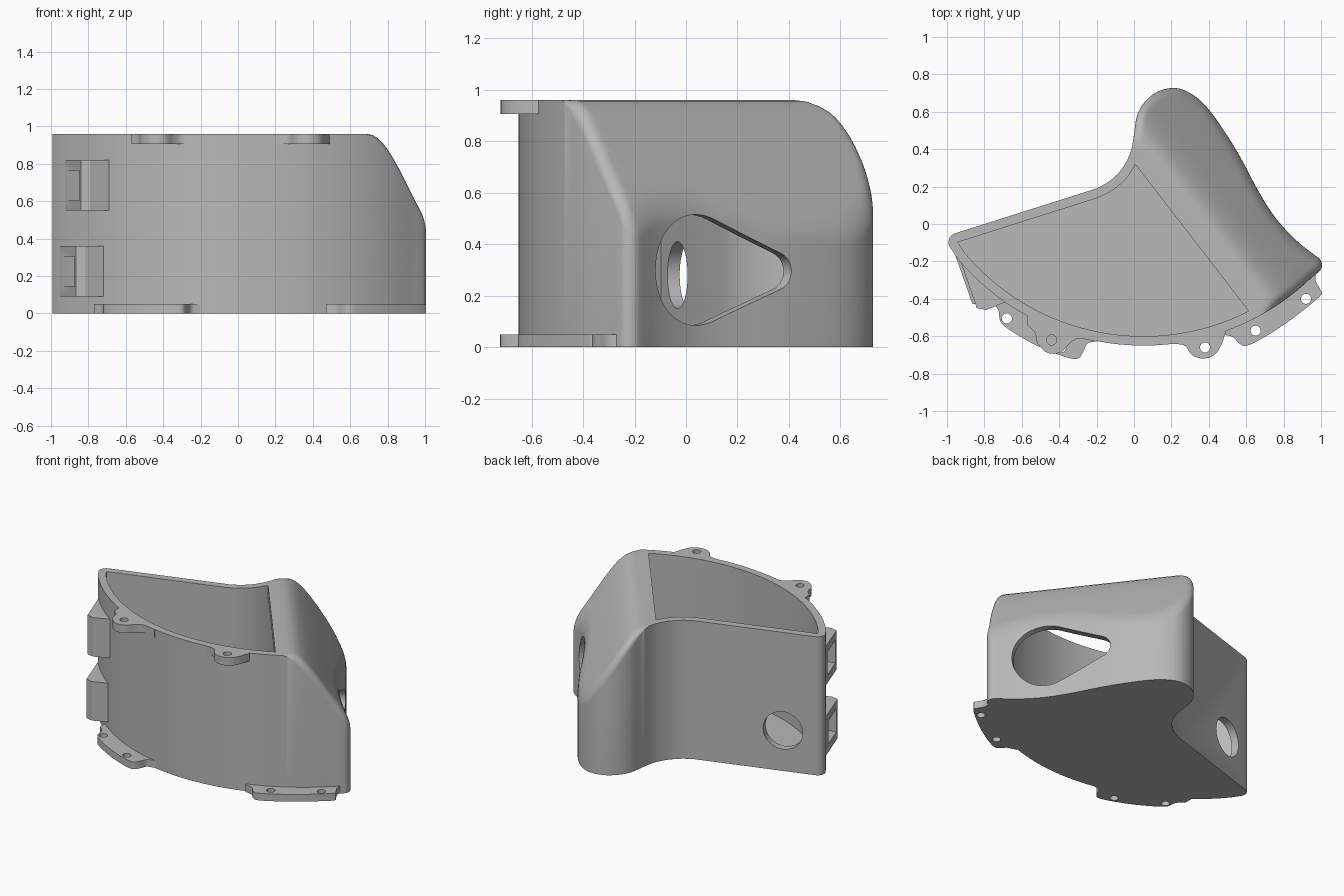
import bpy, bmesh, math
from mathutils import Vector, Matrix

if "Cube" in bpy.data.objects:
    bpy.data.objects.remove(bpy.data.objects["Cube"])

mat = bpy.data.materials.new("plain grey")
mat.use_nodes = True
GREY = (0.48, 0.48, 0.48, 1)
mat.diffuse_color = GREY
mat.node_tree.nodes["Principled BSDF"].inputs["Base Color"].default_value = GREY

HEIGHT, WALL = 0.96, 0.05
ARC_C, ARC_R = Vector((0.05, 0.645)), 1.245      # inner face of the curved front
N = Vector((0.79, 0.61, 0)).normalized()         # direction the roof slopes towards
S = Vector((-N.y, N.x, 0))
UP = Vector((0, 0, 1))
ROOF = [(0.28, 0.96), (0.31, 0.956), (0.34, 0.943), (0.37, 0.92), (0.40, 0.888),
        (0.43, 0.85), (0.47, 0.795), (0.51, 0.735), (0.58, 0.63), (0.65, 0.525), (0.75, 0.4)]


def roof(d):
    """Roof height at distance d along the slope direction."""
    if d <= ROOF[0][0]:
        return HEIGHT
    for (a, za), (b, zb) in zip(ROOF, ROOF[1:]):
        if d <= b:
            return za + (zb - za) * (d - a) / (b - a)
    return ROOF[-1][1]


def spline(points, steps=5):
    """Catmull-Rom curve through 2D points, ends included."""
    p = [Vector(q) for q in points]
    p = [2 * p[0] - p[1]] + p + [2 * p[-1] - p[-2]]
    out = []
    for a, b, c, d in zip(p, p[1:], p[2:], p[3:]):
        for i in range(steps):
            t = i / steps
            out.append(0.5 * (2 * b + (c - a) * t + (2 * a - 5 * b + 4 * c - d) * t * t
                              + (3 * b - a - 3 * c + d) * t ** 3))
    return out + [p[-2]]


def finish(name, bm):
    bmesh.ops.recalc_face_normals(bm, faces=bm.faces[:])
    me = bpy.data.meshes.new(name)
    bm.to_mesh(me)
    bm.free()
    me.materials.append(mat)
    ob = bpy.data.objects.new(name, me)
    bpy.context.collection.objects.link(ob)
    return ob


def activate(ob):
    bpy.ops.object.select_all(action='DESELECT')
    ob.select_set(True)
    bpy.context.view_layer.objects.active = ob


def cut(ob, cutter):
    mod = ob.modifiers.new("cut", 'BOOLEAN')
    mod.operation, mod.solver, mod.object = 'DIFFERENCE', 'EXACT', cutter
    cutter.hide_render = True
    activate(ob)
    bpy.ops.object.modifier_apply(modifier=mod.name)
    bpy.data.objects.remove(cutter)


def prism(name, pts, z0, z1, matrix=None):
    bm = bmesh.new()
    low = [bm.verts.new((p[0], p[1], z0)) for p in pts]
    high = [bm.verts.new((p[0], p[1], z1)) for p in pts]
    bm.faces.new(low)
    bm.faces.new(high)
    for i in range(len(pts)):
        j = (i + 1) % len(pts)
        bm.faces.new((low[i], low[j], high[j], high[i]))
    if matrix:
        bm.transform(matrix)
    return finish(name, bm)


def circle(x, y, r, a0=0.0, a1=2 * math.pi, n=40):
    return [(x + r * math.cos(a0 + (a1 - a0) * i / n), y + r * math.sin(a0 + (a1 - a0) * i / n))
            for i in range(n)]


def frame(x, y, z, origin=(0, 0, 0)):
    m = Matrix((x, y, z)).transposed().to_4x4()
    m.translation = origin
    return m


# footprint: inner points paired with outward normals
def arc_point(x, r=ARC_R):
    return Vector((x, ARC_C.y - math.sqrt(r * r - (x - ARC_C.x) ** 2)))


foot = []
for i in range(49):
    p = arc_point(-0.942 + 1.895 * i / 48)
    foot.append((p, (p - ARC_C).normalized()))

curve = spline([(0.985, -0.18), (0.87, -0.09), (0.755, 0.035), (0.66, 0.185), (0.567, 0.36),
                (0.47, 0.516), (0.38, 0.635), (0.30, 0.70), (0.22, 0.727), (0.13, 0.71),
                (0.06, 0.655), (0.016, 0.58), (0, 0.48), (-0.018, 0.385), (-0.065, 0.295),
                (-0.13, 0.23), (-0.2, 0.19)])
curve.append(Vector((-0.957, -0.05)))
side = []
for i, p in enumerate(curve):
    t = (curve[min(i + 1, len(curve) - 1)] - curve[max(i - 1, 0)]).normalized()
    if i == len(curve) - 2:
        t = (curve[-1] - p).normalized()
    n = Vector((t.y, -t.x))
    side.append((p - n * WALL, n))


def corner(a, b):
    """Round corner between two footprint ends."""
    a0 = math.atan2(a[1].y, a[1].x)
    turn = (math.atan2(b[1].y, b[1].x) - a0) % (2 * math.pi)
    return [(b[0], Vector((math.cos(a0 + turn * k / 8), math.sin(a0 + turn * k / 8))))
            for k in range(1, 8)]


foot[-1] = (side[0][0], foot[-1][1])
foot[0] = (side[-1][0], foot[0][1])
foot = foot + corner(foot[-1], side[0]) + side + corner(side[-1], foot[0])


def shell(name, rings, cuts, lift):
    """Stack offset rings, slice them across the slope, then lift the top."""
    bm = bmesh.new()
    loops = [[bm.verts.new((*(p + n * t), z)) for p, n in foot] for t, z in rings]
    for a, b in zip(loops, loops[1:]):
        for i in range(len(foot)):
            j = (i + 1) % len(foot)
            bm.faces.new((a[i], a[j], b[j], b[i]))
    caps = [bm.faces.new(loops[0]), bm.faces.new(loops[-1])]
    bmesh.ops.remove_doubles(bm, verts=bm.verts[:], dist=1e-5)
    caps = [f for f in bm.faces if len(f.verts) > 4]
    bmesh.ops.triangulate(bm, faces=caps)
    for d in cuts:
        bmesh.ops.bisect_plane(bm, geom=bm.verts[:] + bm.edges[:] + bm.faces[:],
                               dist=1e-6, plane_co=N * d, plane_no=N)
    for v in bm.verts:
        if v.co.z > 0.5:
            v.co.z = lift(v.co.x * N.x + v.co.y * N.y, v.co.z)
    return finish(name, bm)


def lift_outer(d, z):
    k = min(max((d - 0.24) / 0.14, 0), 1)
    return roof(d) - (1 - z) * k * k * (3 - 2 * k)


def lift_inner(d, z):
    return 1.2 if d < 0.2002 else roof(d) - 0.08


# housing with rounded roof rim, hollow inside, open top
rim = [(WALL * math.cos(a), 1 - 0.07 * (1 - math.sin(a)))
       for a in (math.pi / 2 * k / 6 for k in range(7))]
slices = [d for d, z in ROOF]
housing = shell("housing", [(WALL, 0)] + rim, slices + [0.25], lift_outer)
cut(housing, shell("cavity_cutter", [(0, 0.05), (0, 1)], [0.2, 0.2004] + slices, lift_inner))

# teardrop opening in the sloped side
phi = math.acos(0.14 / 0.35)
drop = circle(-0.43, 0.30, 0.215, phi, 2 * math.pi - phi) + [
    (-0.43 + 0.215 * math.cos(phi), 0.30 - 0.215 * math.sin(phi))] + circle(
    -0.08, 0.295, 0.075, -phi, phi, 20) + [(-0.08 + 0.075 * math.cos(phi), 0.295 + 0.075 * math.sin(phi))]
cut(housing, prism("teardrop_cutter", drop, 0.45, 0.95, frame(S, UP, N)))

# round port in the straight back wall
along = Vector((0.953, 0.302, 0)).normalized()
cut(housing, prism("port_cutter", circle(0, 0, 0.13), -0.12, 0.12,
                   frame(along, UP, along.cross(UP), (-0.738, -0.033, 0.28))))


# mounting flanges and lugs hugging the curved front
def plate(name, outline, z0, z1, holes):
    pts = spline(outline, 4)
    a, b = pts[-1].x, pts[0].x
    back = [arc_point(a + (b - a) * i / 12, ARC_R + 0.035) for i in range(13)]
    ob = prism(name, pts + back, z0, z1)
    for x, y in holes:
        cut(ob, prism("hole_cutter", circle(x, y, 0.027, n=24), z0 - 0.1, z1 + 0.1))
    return ob


parts = [housing]
parts.append(plate("right_flange", [(-0.77, -0.41), (-0.725, -0.46), (-0.715, -0.52), (-0.66, -0.57),
             (-0.52, -0.65), (-0.37, -0.71), (-0.3, -0.72), (-0.27, -0.68), (-0.25, -0.64),
             (-0.2, -0.626)], 0, 0.05, [(-0.68, -0.505), (-0.39, -0.66)]))
parts.append(plate("left_flange", [(0.47, -0.59), (0.53, -0.605), (0.565, -0.64), (0.62, -0.645),
             (0.8, -0.54), (0.99, -0.39), (0.995, -0.35), (0.97, -0.3), (0.975, -0.25)],
             0, 0.05, [(0.65, -0.57), (0.92, -0.4)]))
parts.append(plate("right_lug", [(-0.57, -0.54), (-0.53, -0.58), (-0.515, -0.64), (-0.46, -0.69),
             (-0.39, -0.685), (-0.34, -0.635), (-0.29, -0.612), (-0.2, -0.63)],
             HEIGHT - 0.055, HEIGHT, [(-0.44, -0.62)]))
parts.append(plate("left_lug", [(0.2, -0.64), (0.27, -0.65), (0.31, -0.70), (0.37, -0.72),
             (0.43, -0.70), (0.465, -0.65), (0.49, -0.58)],
             HEIGHT - 0.055, HEIGHT, [(0.38, -0.66)]))

# two hollow wedge brackets on the right
wedge = [(-0.945, -0.15), (-0.84, -0.45), (-0.79, -0.46), (-0.67, -0.41), (-0.68, -0.39), (-0.8, -0.3)]
pocket = [(-0.96, -0.20), (-0.90, -0.43), (-0.79, -0.415), (-0.79, -0.37)]
for name, z, dx, dy in (("upper_bracket", 0.55, 0, 0), ("lower_bracket", 0.09, -0.025, 0.025)):
    shift = Matrix.Translation((dx, dy, z))
    ob = prism(name, wedge, 0, 0.27, shift)
    cut(ob, prism("pocket_cutter", pocket, 0.055, 0.215, shift))
    parts.append(ob)

# smooth curved walls, keep edges crisp
for ob in parts:
    activate(ob)
    bpy.ops.object.shade_smooth_by_angle(angle=math.radians(32))
